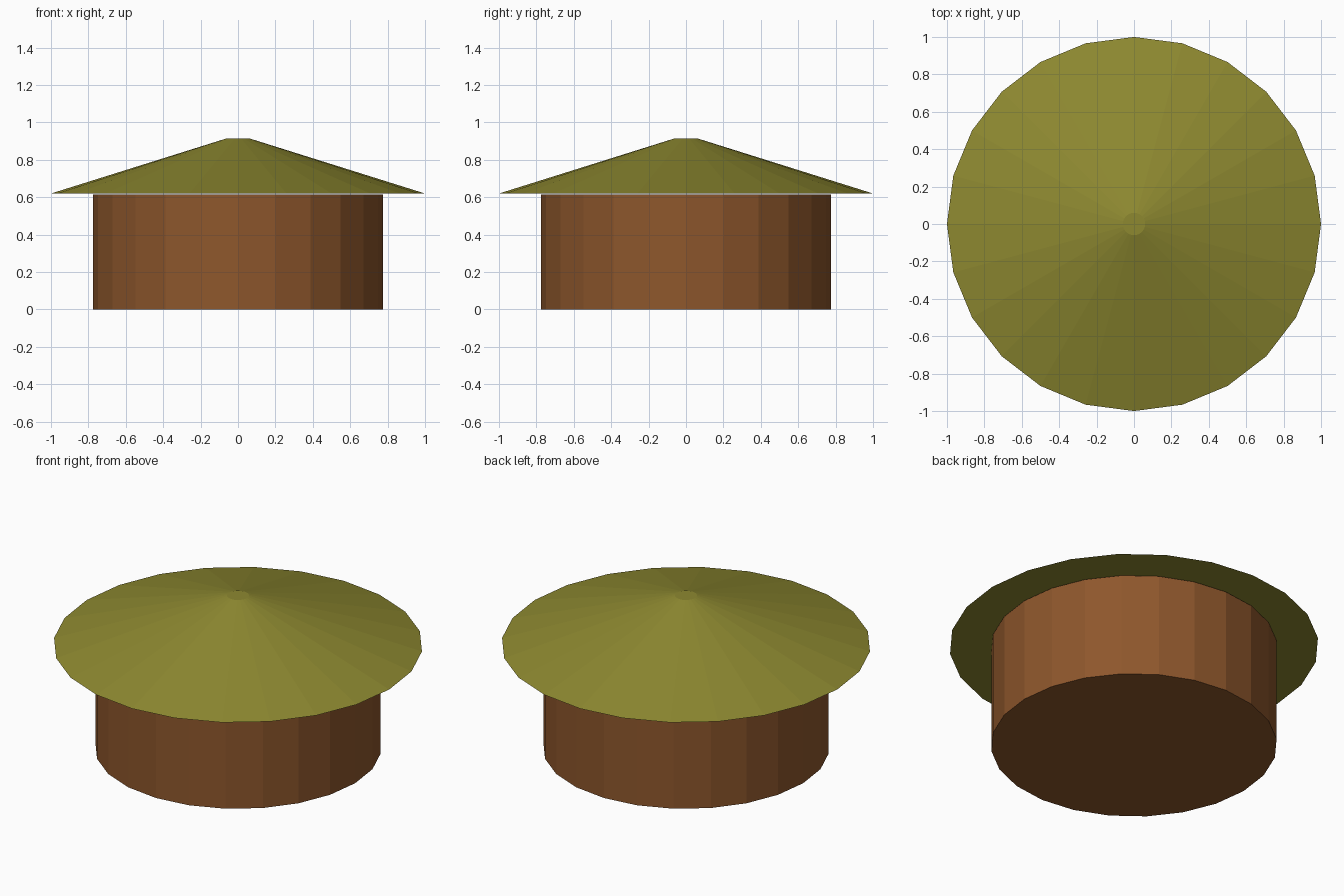
import bpy

if "Cube" in bpy.data.objects:
    bpy.data.objects.remove(bpy.data.objects["Cube"])

SIDES = 24


def material(name, color):
    mat = bpy.data.materials.new(name)
    mat.diffuse_color = (*color, 1)
    mat.use_nodes = True
    mat.node_tree.nodes["Principled BSDF"].inputs["Base Color"].default_value = mat.diffuse_color
    return mat


def drum(name, r_bottom, r_top, z0, z1, mat):
    """Closed flat-faced frustum with a corner on each axis."""
    bpy.ops.mesh.primitive_cone_add(
        vertices=SIDES, radius1=r_bottom, radius2=r_top,
        depth=z1 - z0, location=(0, 0, (z0 + z1) / 2))
    obj = bpy.context.object
    obj.name = name
    obj.data.materials.append(mat)
    return obj


# Round hut wall
drum("wall", 0.775, 0.775, 0.0, 0.615, material("brown_wall", (0.27, 0.095, 0.025)))

# Shallow conical roof with a small flat tip
drum("roof", 1.0, 0.06, 0.62, 0.915, material("olive_thatch", (0.27, 0.25, 0.03)))
